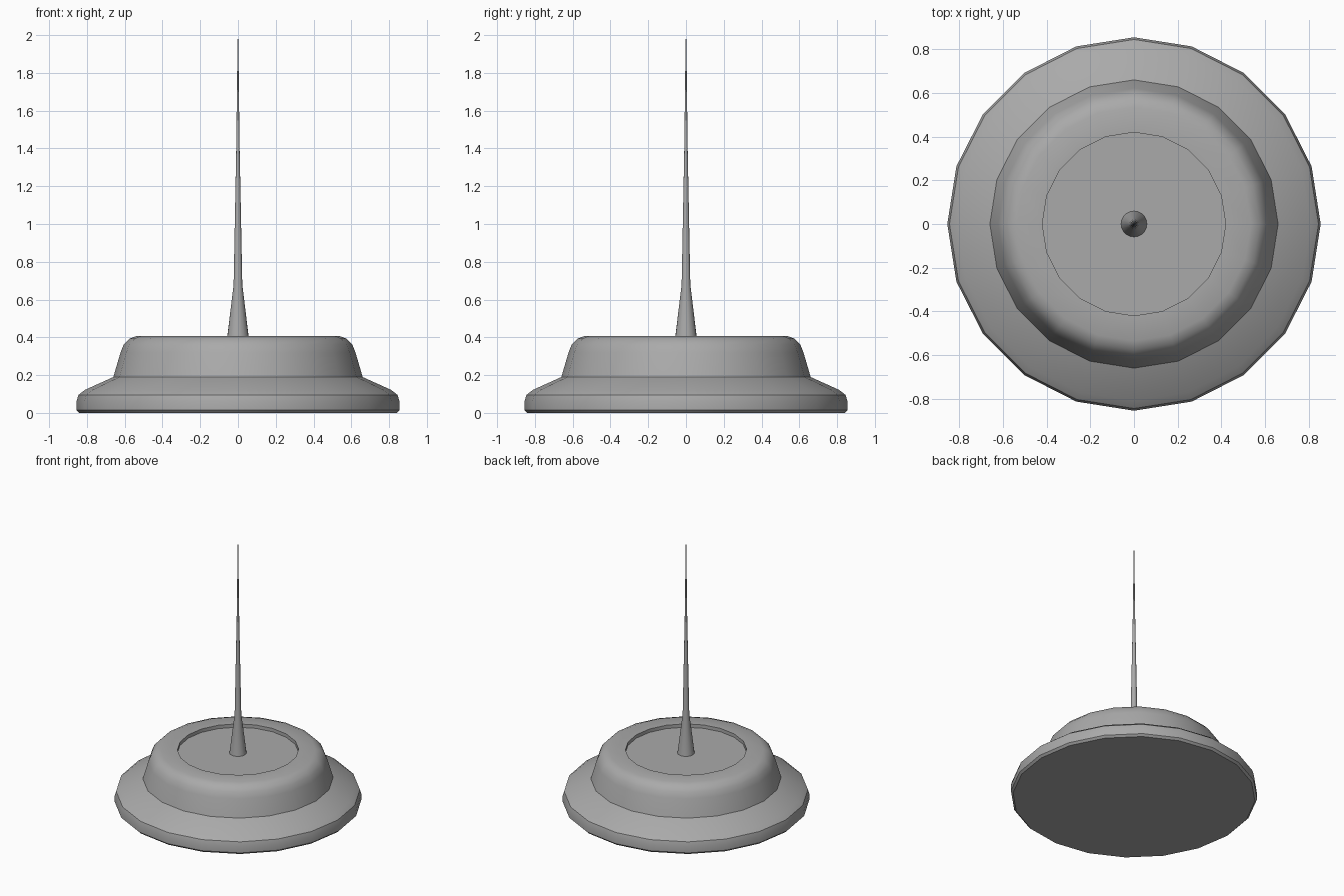
import bpy
import bmesh
import math

cube = bpy.data.objects.get("Cube")
if cube:
    bpy.data.objects.remove(cube, do_unlink=True)

GREY = (0.4, 0.4, 0.4, 1.0)
metal = bpy.data.materials.new("grey_metal")
metal.use_nodes = True
metal.diffuse_color = GREY
metal.node_tree.nodes["Principled BSDF"].inputs["Base Color"].default_value = GREY


def lathe(name, profile, sides):
    """Revolve (radius, height) points about z; radius 0 closes at a point."""
    bm = bmesh.new()
    rings = []
    for r, z in profile:
        if r == 0:
            rings.append([bm.verts.new((0, 0, z))] * sides)
        else:
            angles = [math.tau * i / sides for i in range(sides)]
            rings.append([bm.verts.new((r * math.cos(a), r * math.sin(a), z)) for a in angles])
    for low, high in zip(rings, rings[1:]):
        for i in range(sides):
            j = (i + 1) % sides
            corners = dict.fromkeys((low[i], low[j], high[j], high[i]))
            bm.faces.new(list(corners))
    bmesh.ops.recalc_face_normals(bm, faces=bm.faces)
    mesh = bpy.data.meshes.new(name)
    bm.to_mesh(mesh)
    bm.free()
    mesh.materials.append(metal)
    obj = bpy.data.objects.new(name, mesh)
    bpy.context.collection.objects.link(obj)
    bpy.ops.object.select_all(action='DESELECT')
    obj.select_set(True)
    bpy.context.view_layer.objects.active = obj
    bpy.ops.object.shade_smooth_by_angle(angle=math.radians(35))
    return obj


# Wide flange, rounded upper drum and shallow recess in its top
lathe("stepped_base", [
    (0, 0), (0.84, 0), (0.855, 0.015), (0.855, 0.06), (0.845, 0.095),
    (0.81, 0.122), (0.66, 0.19), (0.622, 0.32), (0.605, 0.362),
    (0.575, 0.393), (0.535, 0.408), (0.42, 0.408), (0.42, 0.382), (0, 0.382),
], 20)

# Flared foot tapering into a needle
lathe("spike", [(0.06, 0.375), (0.023, 0.68), (0.009, 1.4), (0.002, 1.97), (0, 2)], 20)
